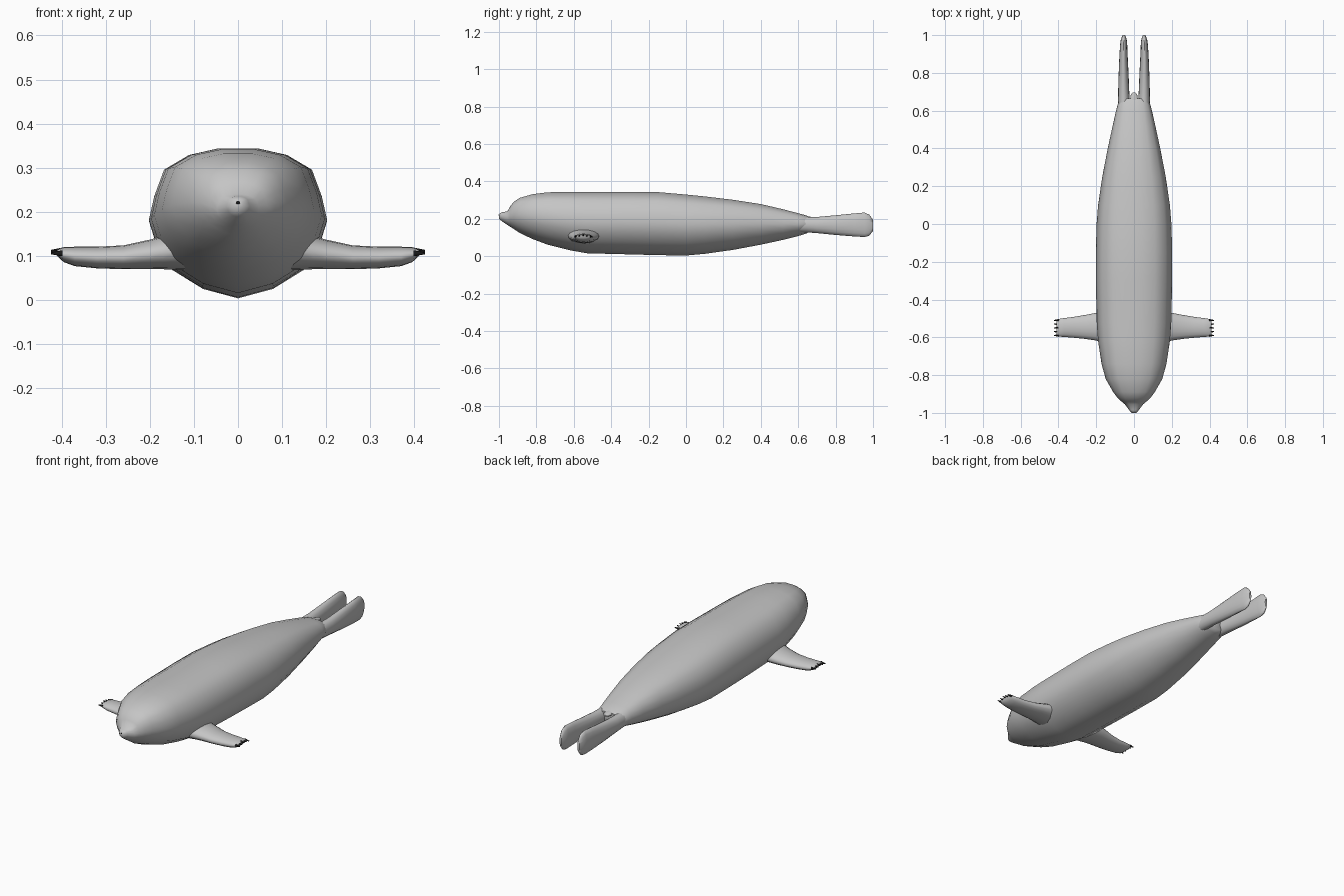
import bpy, bmesh, math
from mathutils import Matrix, Vector


def material(name, rgb):
    m = bpy.data.materials.new(name)
    m.diffuse_color = (*rgb, 1)
    return m


GREY = material("grey skin", (0.56, 0.56, 0.56))
BLACK = material("black", (0.01, 0.01, 0.01))


def finish(name, bm, mat, mirror=False):
    bmesh.ops.recalc_face_normals(bm, faces=bm.faces)
    me = bpy.data.meshes.new(name)
    bm.to_mesh(me)
    bm.free()
    me.materials.append(mat)
    ob = bpy.data.objects.new(name, me)
    bpy.context.collection.objects.link(ob)
    if mirror:
        ob.modifiers.new("mirror", 'MIRROR').use_mirror_merge = False
    bpy.ops.object.select_all(action='DESELECT')
    ob.select_set(True)
    bpy.context.view_layer.objects.active = ob
    bpy.ops.object.shade_smooth_by_angle(angle=math.radians(60))
    return ob


def loft(name, stations, profile, place, mat=GREY, mirror=False):
    """Skin a unit profile through stations (pos, a0, a1, z0, z1)."""
    bm = bmesh.new()
    rings = []
    for pos, a0, a1, z0, z1 in stations:
        ca, ha, cz, hz = (a0 + a1) / 2, (a1 - a0) / 2, (z0 + z1) / 2, (z1 - z0) / 2
        rings.append([bm.verts.new(place(pos, ca + u * ha, cz + v * hz)) for u, v in profile])
    n = len(profile)
    for r, s in zip(rings, rings[1:]):
        for i in range(n):
            j = (i + 1) % n
            bm.faces.new((r[i], r[j], s[j], s[i]))
    bm.faces.new(rings[0])
    bm.faces.new(rings[-1])
    return finish(name, bm, mat, mirror)


def along_y(p, a, z):
    return Vector((a, p, z))


def along_x(p, a, z):
    return Vector((p, a, z))


circle = [(math.cos(t * math.tau / 16), math.sin(t * math.tau / 16)) for t in range(16)]

# Body: flat-sided cross-section with a keeled belly
half = [(0.22, 1), (0.55, 0.91), (0.83, 0.71), (0.94, 0.35), (1, 0.03),
        (0.92, -0.28), (0.76, -0.6), (0.4, -0.87)]
section = [(0, 1)] + half + [(0, -1)] + [(-u, v) for u, v in reversed(half)]
body = [(-1.0, 0.012, 0.2, 0.226), (-0.985, 0.026, 0.188, 0.235), (-0.955, 0.048, 0.168, 0.24),
        (-0.94, 0.066, 0.158, 0.268), (-0.92, 0.088, 0.145, 0.292), (-0.89, 0.11, 0.125, 0.312),
        (-0.82, 0.15, 0.092, 0.332), (-0.74, 0.172, 0.062, 0.342), (-0.62, 0.19, 0.032, 0.344),
        (-0.53, 0.197, 0.016, 0.344), (-0.3, 0.202, 0.01, 0.344), (-0.15, 0.202, 0.006, 0.343),
        (0.0, 0.198, 0.004, 0.33), (0.1, 0.19, 0.013, 0.32), (0.25, 0.168, 0.034, 0.302),
        (0.4, 0.139, 0.062, 0.279), (0.52, 0.113, 0.088, 0.251), (0.6, 0.095, 0.108, 0.23),
        (0.645, 0.083, 0.122, 0.218), (0.665, 0.07, 0.135, 0.208)]
loft("body", [(y, -w, w, z0, z1) for y, w, z0, z1 in body], section, along_y)

# Front flippers, reaching sideways
loft("front_flippers",
     [(0.12, -0.64, -0.46, 0.068, 0.165), (0.17, -0.625, -0.465, 0.07, 0.145),
      (0.2, -0.617, -0.47, 0.07, 0.137), (0.26, -0.608, -0.482, 0.07, 0.124),
      (0.32, -0.602, -0.492, 0.072, 0.121), (0.37, -0.598, -0.498, 0.077, 0.121),
      (0.395, -0.596, -0.502, 0.086, 0.12), (0.41, -0.588, -0.51, 0.1, 0.114)],
     circle, along_x, mirror=True)

# Rear flippers, upright paddles trailing behind
loft("rear_flippers",
     [(0.58, 0.02, 0.085, 0.13, 0.21), (0.64, 0.022, 0.084, 0.128, 0.21),
      (0.7, 0.025, 0.084, 0.124, 0.21), (0.8, 0.029, 0.081, 0.114, 0.219),
      (0.9, 0.034, 0.077, 0.106, 0.229), (0.955, 0.036, 0.073, 0.103, 0.234),
      (0.98, 0.039, 0.069, 0.11, 0.222), (1.0, 0.047, 0.06, 0.135, 0.195)],
     circle, along_y, mirror=True)

# Stubby tail between the rear flippers
loft("tail", [(0.6, -0.03, 0.03, 0.185, 0.222), (0.66, -0.021, 0.021, 0.19, 0.212),
              (0.685, -0.017, 0.017, 0.193, 0.209), (0.696, -0.008, 0.008, 0.197, 0.205)],
     circle, along_y)

# Claws along the flipper tips
bm = bmesh.new()
for k in range(5):
    y = -0.59 + k * 0.02
    z = 0.112 - 0.006 * abs(k - 2) / 2
    m = Matrix.Translation((0.411, y, z)) @ Matrix.Rotation(math.pi / 2, 4, 'Y')
    bmesh.ops.create_cone(bm, cap_ends=True, segments=8, radius1=0.007, radius2=0.002,
                          depth=0.026, matrix=m)
finish("claws", bm, BLACK, mirror=True)

# Nose pad
bm = bmesh.new()
bmesh.ops.create_uvsphere(bm, u_segments=12, v_segments=8, radius=1,
                          matrix=Matrix.Translation((0, -0.993, 0.221)) @ Matrix.Diagonal((0.008, 0.009, 0.006, 1)))
finish("nose", bm, BLACK)
